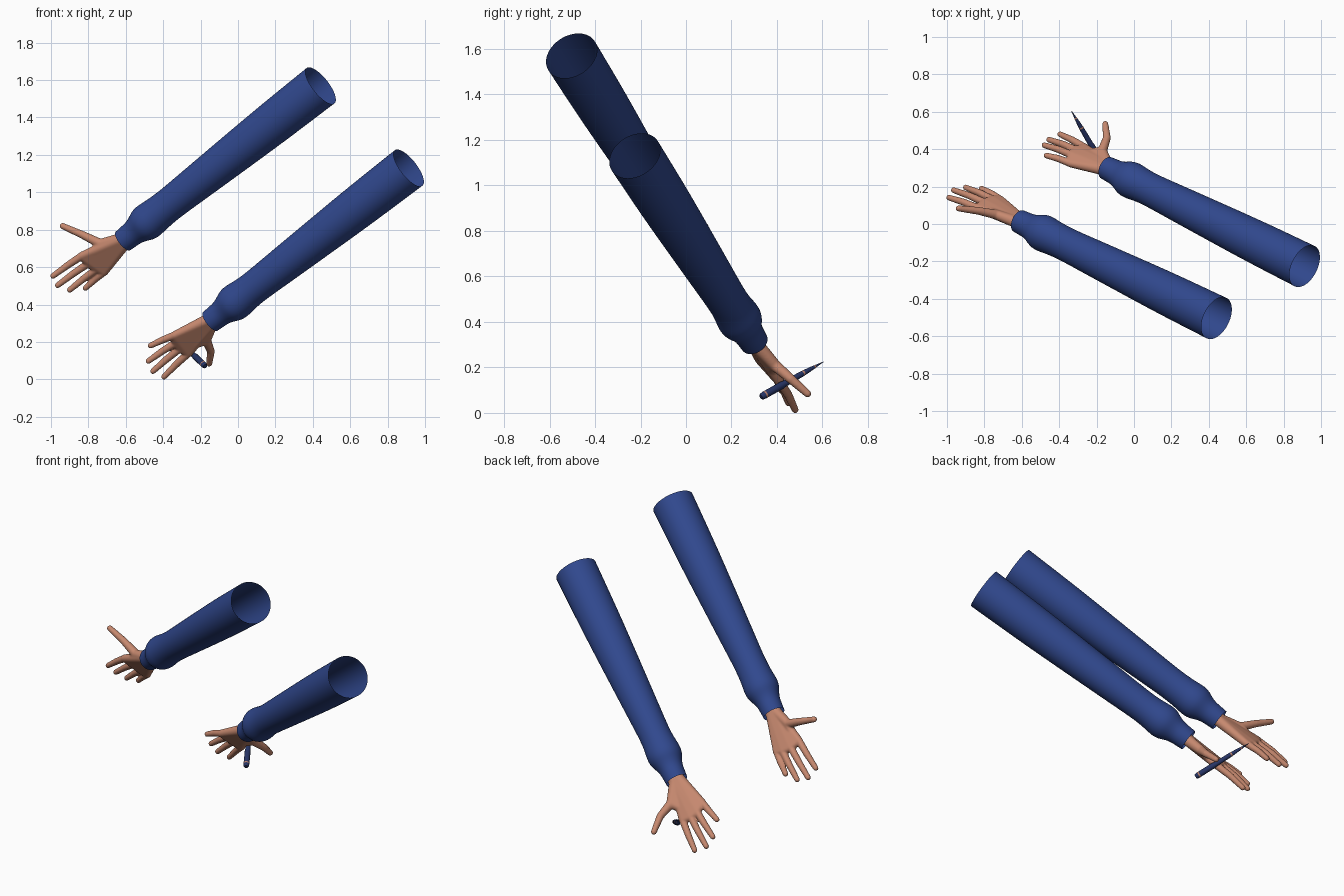
import bpy, bmesh, math
from mathutils import Vector, Matrix

cube = bpy.data.objects.get("Cube")
if cube:
    bpy.data.objects.remove(cube, do_unlink=True)


def material(name, color):
    m = bpy.data.materials.new(name)
    m.use_nodes = True
    m.diffuse_color = (*color, 1)
    bsdf = next(n for n in m.node_tree.nodes if n.type == 'BSDF_PRINCIPLED')
    bsdf.inputs["Base Color"].default_value = (*color, 1)
    bsdf.inputs["Roughness"].default_value = 0.8
    return m


BLUE = material("sleeve blue", (0.03, 0.065, 0.27))
SKIN = material("skin", (0.57, 0.25, 0.16))
NAVY = material("pen navy", (0.02, 0.035, 0.13))
COPPER = material("pen copper", (0.5, 0.22, 0.15))


def make_object(name, bm, *mats):
    bmesh.ops.recalc_face_normals(bm, faces=bm.faces)
    for f in bm.faces:
        f.smooth = True
    mesh = bpy.data.meshes.new(name)
    bm.to_mesh(mesh)
    bm.free()
    for m in mats:
        mesh.materials.append(m)
    ob = bpy.data.objects.new(name, mesh)
    bpy.context.collection.objects.link(ob)
    return ob


def lathe(start, end, profile, segments):
    """Rings along start-end; profile holds (distance, radius) pairs."""
    bm = bmesh.new()
    axis = (Vector(end) - Vector(start)).normalized()
    frame = Matrix.Translation(start) @ axis.to_track_quat('Z', 'Y').to_matrix().to_4x4()
    rings = []
    for dist, rad in profile:
        rings.append([bm.verts.new(frame @ Vector((
            rad * math.cos(math.tau * i / segments),
            rad * math.sin(math.tau * i / segments), dist))) for i in range(segments)])
    bands = []
    for a, b in zip(rings, rings[1:]):
        bands.append([bm.faces.new((a[i], a[(i + 1) % segments], b[(i + 1) % segments], b[i]))
                      for i in range(segments)])
    return bm, rings, bands


# Sleeves: open tubes with a narrow cuff and a gathered fold above it
def sleeve(name, cuff, shoulder, fold):
    profile = [(0, .063), (.04, .066), (.08, .068), (.115, .08), (.15, .097),
               (.19, .1), (.23, .095), (.28, fold), (.35, .09), (.5, .096),
               (.7, .103), (.9, .11), (1.1, .116), (1.3, .119), (1.44, .121)]
    bm, rings, bands = lathe(cuff, shoulder, profile, 32)
    ob = make_object(name, bm, BLUE)
    sub = ob.modifiers.new("smooth cloth", 'SUBSURF')
    sub.levels = sub.render_levels = 2


# Hands: rounded hulls fused into one skin
def hull(bm, balls):
    part = bmesh.new()
    for center, rad in balls:
        bmesh.ops.create_icosphere(part, subdivisions=3, radius=rad,
                                   matrix=Matrix.Translation(center))
    res = bmesh.ops.convex_hull(part, input=part.verts)
    junk = {g for g in res["geom_interior"] + res["geom_unused"]
            if isinstance(g, bmesh.types.BMVert)}
    bmesh.ops.delete(part, geom=list(junk), context='VERTS')
    bmesh.ops.recalc_face_normals(part, faces=part.faces)
    mesh = bpy.data.meshes.new("hull")
    part.to_mesh(mesh)
    part.free()
    bm.from_mesh(mesh)
    bpy.data.meshes.remove(mesh)


BACK = Vector((0, .85, .52))  # direction the backs of the hands face


def hand(name, cuff, shoulder, knuckles, tips, thumb):
    bm = bmesh.new()
    cuff, shoulder = Vector(cuff), Vector(shoulder)
    knuckles = [Vector(k) for k in knuckles]
    tips = [Vector(t) for t in tips]
    thumb = [Vector(t) for t in thumb]
    arm = (shoulder - cuff).normalized()
    across = (knuckles[0] - knuckles[3]).normalized()
    wrist = [(cuff + across * s, .033) for s in (-.016, .016)]
    hull(bm, wrist + [(c + arm * .06, r) for c, r in wrist])
    hull(bm, wrist + [(k, .022) for k in knuckles])
    hull(bm, [wrist[1], (thumb[0], .026), (knuckles[0] * .7 + cuff * .3, .026)])
    for k, t in zip(knuckles, tips):
        t = t - (t - k).normalized() * .014
        mid = (k + t) / 2 + BACK * .005
        hull(bm, [(k, .021), (mid, .019)])
        hull(bm, [(mid, .019), (t, .0155)])
    end = thumb[2] - (thumb[2] - thumb[1]).normalized() * .014
    hull(bm, [(thumb[0], .026), (thumb[1], .021)])
    hull(bm, [(thumb[1], .021), (end, .0165)])
    ob = make_object(name, bm, SKIN)
    fuse = ob.modifiers.new("fuse", 'REMESH')
    fuse.mode = 'VOXEL'
    fuse.voxel_size = .005
    fuse.use_smooth_shade = True
    soft = ob.modifiers.new("soften", 'SMOOTH')
    soft.factor = .5
    soft.iterations = 5


right_cuff, right_top = (-.615, .015, .74), (.435, -.5, 1.565)
left_cuff, left_top = (-.148, .3, .31), (.912, -.225, 1.13)
sleeve("right_sleeve", right_cuff, right_top, .092)
sleeve("left_sleeve", left_cuff, left_top, .09)

# Knuckles and tips run from index to little finger
hand("right_hand", right_cuff, right_top,
     [(-.835, .085, .66), (-.8, .115, .62), (-.755, .13, .59), (-.715, .13, .575)],
     [(-1, .145, .545), (-.975, .185, .495), (-.91, .2, .47), (-.825, .195, .48)],
     [(-.735, .05, .725), (-.83, .07, .772), (-.95, .085, .825)])
hand("left_hand", left_cuff, left_top,
     [(-.265, .41, .14), (-.31, .395, .165), (-.335, .37, .195), (-.34, .325, .235)],
     [(-.405, .485, .005), (-.465, .455, .035), (-.49, .425, .09), (-.48, .37, .175)],
     [(-.17, .39, .21), (-.145, .46, .15), (-.155, .545, .075)])

# Pen: barrel with two copper bands and a pointed nib
pen_profile = [(0, .011), (.006, .015), (.02, .0165), (.028, .0165), (.12, .0165),
               (.126, .0145), (.235, .0125), (.243, .012), (.3, .0075),
               (.308, .006), (.354, .001)]
bm, rings, bands = lathe((-.175, .33, .07), (-.335, .605, .225), pen_profile, 20)
bm.faces.new(rings[0])
bm.faces.new(rings[-1])
for i in (2, 6, 8):
    for f in bands[i]:
        f.material_index = 1
pen = make_object("pen", bm, NAVY, COPPER)
bpy.context.view_layer.objects.active = pen
pen.select_set(True)
bpy.ops.object.shade_smooth_by_angle(angle=math.radians(35))
